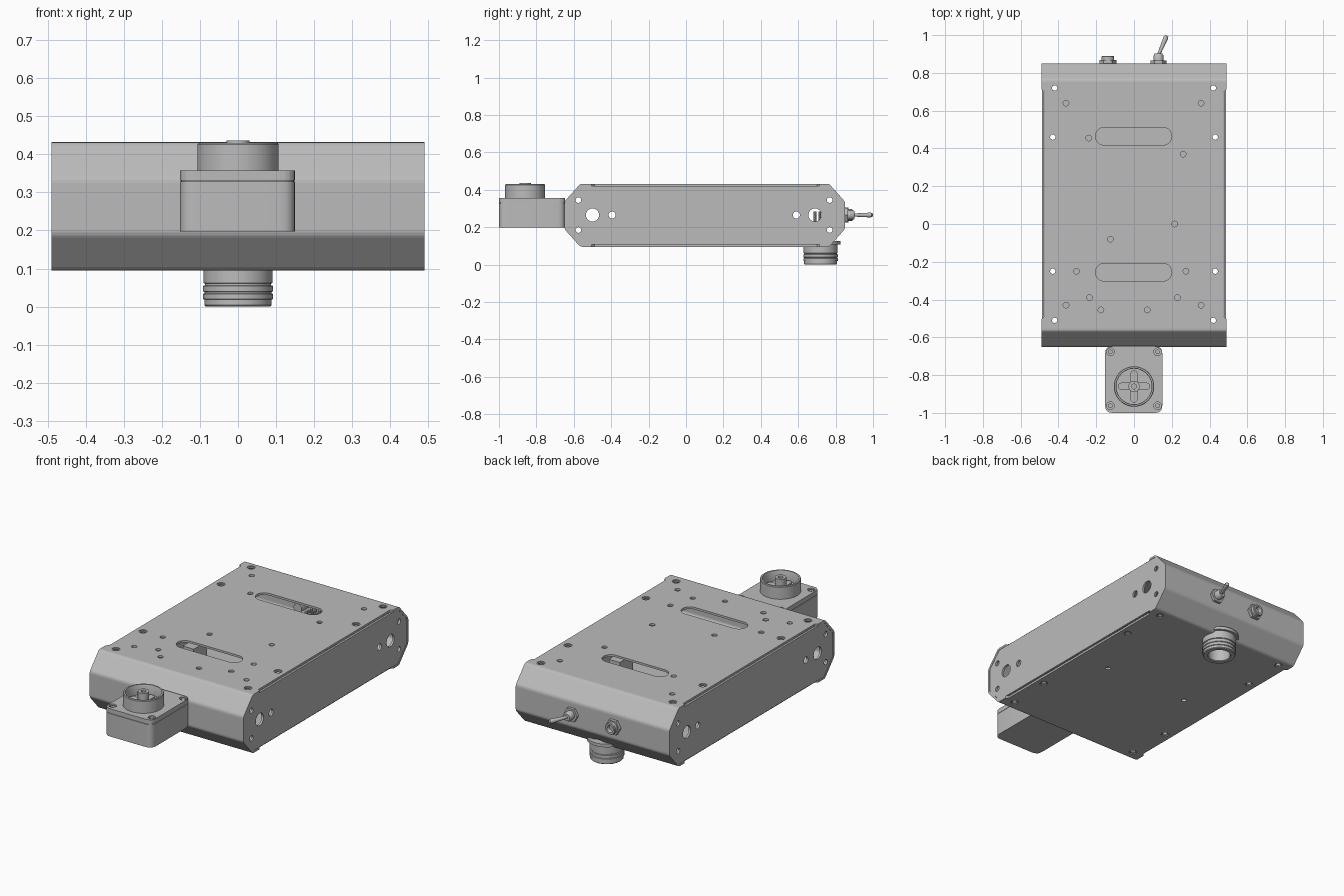
import bpy, bmesh, math
from mathutils import Vector

cube = bpy.data.objects.get("Cube")
if cube:
    bpy.data.objects.remove(cube, do_unlink=True)

grey = bpy.data.materials.new("metal grey")
grey.use_nodes = True
COLOR = (0.5, 0.5, 0.5, 1)
grey.diffuse_color = COLOR
grey.node_tree.nodes["Principled BSDF"].inputs["Base Color"].default_value = COLOR


def finish(name, bm, smooth=False):
    bmesh.ops.remove_doubles(bm, verts=bm.verts, dist=1e-5)
    bmesh.ops.recalc_face_normals(bm, faces=bm.faces)
    mesh = bpy.data.meshes.new(name)
    bm.to_mesh(mesh)
    bm.free()
    mesh.materials.append(grey)
    ob = bpy.data.objects.new(name, mesh)
    bpy.context.collection.objects.link(ob)
    if smooth:
        bpy.ops.object.select_all(action='DESELECT')
        ob.select_set(True)
        bpy.context.view_layer.objects.active = ob
        bpy.ops.object.shade_smooth_by_angle(angle=math.radians(35))
    return ob


def rounded(pts, r, n=4):
    """Replace each corner of a convex polygon by an arc-like curve."""
    out = []
    for i, p in enumerate(pts):
        p, a, b = Vector(p), Vector(pts[i - 1]), Vector(pts[(i + 1) % len(pts)])
        s, e = p + (a - p).normalized() * r, p + (b - p).normalized() * r
        for k in range(n + 1):
            t = k / n
            out.append(s * (1 - t) ** 2 + p * 2 * t * (1 - t) + e * t * t)
    return out


def rect(a0, a1, b0, b1):
    return [(a0, b0), (a1, b0), (a1, b1), (a0, b1)]


PLACE = {'x': lambda a, b, h: (h, a, b), 'y': lambda a, b, h: (a, h, b),
         'z': lambda a, b, h: (a, b, h)}


def add_prism(bm, pts, axis, lo, hi):
    ends = [[bm.verts.new(PLACE[axis](p[0], p[1], h)) for p in pts] for h in (lo, hi)]
    for ring in ends:
        bm.faces.new(ring)
    for i in range(len(pts)):
        bm.faces.new((ends[0][i - 1], ends[0][i], ends[1][i], ends[1][i - 1]))


def prism(name, pts, axis, lo, hi, smooth=False):
    bm = bmesh.new()
    add_prism(bm, pts, axis, lo, hi)
    return finish(name, bm, smooth)


def circle(a, b, r, n=24):
    return [(a + r * math.cos(2 * math.pi * i / n), b + r * math.sin(2 * math.pi * i / n))
            for i in range(n)]


def pill(a0, a1, b0, b1, n=10):
    r = (b1 - b0) / 2
    ends = ((a1 - r, -math.pi / 2), (a0 + r, math.pi / 2))
    return [(c + r * math.cos(s + math.pi * i / n), (b0 + b1) / 2 + r * math.sin(s + math.pi * i / n))
            for c, s in ends for i in range(n + 1)]


def lathe(name, profile, axis, a, b, n=48):
    """Spin a closed (radius, height) profile about an axis through (a, b)."""
    bm = bmesh.new()
    rings = []
    for i in range(n):
        t = 2 * math.pi * i / n
        rings.append([bm.verts.new(PLACE[axis](a + r * math.cos(t), b + r * math.sin(t), h))
                      for r, h in profile])
    for i in range(n):
        for j in range(len(profile)):
            quad = (rings[i - 1][j - 1], rings[i - 1][j], rings[i][j], rings[i][j - 1])
            if profile[j - 1][0] + profile[j][0] > 0:
                bm.faces.new(quad)
    bmesh.ops.dissolve_degenerate(bm, dist=1e-6, edges=bm.edges)
    return finish(name, bm, True)


def cut(ob, shapes):
    """Subtract prisms (points, axis, low, high) from an object."""
    bm = bmesh.new()
    for s in shapes:
        add_prism(bm, *s)
    tool = finish("cutter", bm)
    mod = ob.modifiers.new("cut", 'BOOLEAN')
    mod.operation, mod.object, mod.solver = 'DIFFERENCE', tool, 'EXACT'
    bpy.context.view_layer.objects.active = ob
    bpy.ops.object.modifier_apply(modifier="cut")
    bpy.data.objects.remove(tool, do_unlink=True)


# Case dimensions
W, Y0, Y1, Z0, Z1 = 0.49, -0.65, 0.85, 0.095, 0.432
CH, T, MID = 0.085, 0.012, 0.265


def case_outline(d):
    k = CH - 0.4 * d
    y0, y1, z0, z1 = Y0 + d, Y1 - d, Z0 + d, Z1 - d
    return [(y0, z0 + k + 0.01), (y0 + k, z0), (y1 - k, z0), (y1, z0 + k + 0.01),
            (y1, z1 - k - 0.01), (y1 - k, z1), (y0 + k, z1), (y0, z1 - k - 0.01)]


# Folded sheet that forms top, bottom and ends
shell = prism("case_shell", rounded(case_outline(0), 0.012, 3), 'x', -W, W)
cut(shell, [(rounded(case_outline(T), 0.008, 3), 'x', -0.6, 0.6)])
notches = []
for s in (-1, 1):
    a, b = s * 0.475, s * 0.55
    notch = [(a, -0.49), (b, -0.565), (b, 0.775), (a, 0.7)]
    notches.append((notch, 'z', 0, 0.6))
cut(shell, notches)

# Screw holes, mounting holes and slots in the shell
screws = [(s * x, y) for s in (-1, 1)
          for x, y in ((0.42, 0.72), (0.43, 0.46), (0.43, -0.25), (0.42, -0.51))]
small = [(-0.36, 0.64), (0.355, 0.64), (-0.24, 0.455), (0.26, 0.37), (0.215, 0),
         (-0.125, -0.08), (-0.305, -0.25), (0.275, -0.25), (-0.235, -0.39),
         (0.23, -0.39), (-0.36, -0.43), (0.355, -0.43), (-0.175, -0.455), (0.07, -0.455)]
cut(shell, [(circle(x, y, 0.014), 'z', 0, 0.6) for x, y in screws]
    + [(circle(x, y, 0.015), 'z', 0.3, 0.6) for x, y in small]
    + [(circle(s * 0.27, 0.1, 0.014), 'z', 0, 0.2) for s in (-1, 1)]
    + [(pill(-0.205, 0.2, y, y + 0.093), 'z', 0.3, 0.6) for y in (-0.302, 0.418)]
    + [(circle(0, 0.72, 0.08, 48), 'z', 0, 0.2)])
cut(shell, [(circle(x, y, 0.021), 'z', lo, hi) for x, y in screws
            for lo, hi in ((0, Z0 + 0.005), (Z1 - 0.005, 0.6))])

# Side plates with cable and screw holes
holes = [(-0.5, MID, 0.035), (-0.395, MID, 0.019), (0.59, MID, 0.019), (0.69, MID, 0.035)]
holes += [(y, MID + s * 0.08, 0.015) for y in (-0.575, 0.768) for s in (-1, 1)]
for side, s in (("right", -1), ("left", 1)):
    plate = prism(side + "_side_plate", case_outline(T), 'x', s * (W - T - 0.002), s * (W - 0.002))
    cut(plate, [(circle(y, z, r), 'x', -0.6, 0.6) for y, z, r in holes])
    prism(side + "_inner_block", rect(s * 0.31, s * 0.38, 0.04, 0.16), 'z', Z0 + T, 0.25)

# Front housing with lid
foot = rounded(rect(-0.153, 0.15, -1, Y0 + 0.003), 0.04, 5)
prism("front_housing", foot, 'z', 0.197, 0.329, True)
prism("front_housing_gasket", rounded(rect(-0.15, 0.147, -0.996, Y0), 0.04, 5), 'z', 0.329, 0.331)
lid = prism("front_housing_lid", foot, 'z', 0.331, 0.357)
corners = [(s * 0.125, y) for s in (-1, 1) for y in (-0.962, -0.677)]
cut(lid, [(circle(x, y, 0.02), 'z', 0.343, 0.4) for x, y in corners])
for x, y in corners:
    prism("lid_screw", circle(x, y, 0.012, 16), 'z', 0.34, 0.354, True)

# Round cup on the housing with a cross and a centre post
CY = -0.86
lathe("cup", [(0, 0.355), (0.107, 0.355), (0.107, 0.426), (0.104, 0.43), (0.096, 0.43),
              (0.094, 0.426), (0.094, 0.372), (0, 0.372)], 'z', 0, CY)
prism("cup_cross_wide", pill(-0.085, 0.085, CY - 0.02, CY + 0.02), 'z', 0.37, 0.38)
prism("cup_cross_long", [(y - CY, x + CY) for x, y in pill(-0.085, 0.085, CY - 0.02, CY + 0.02)],
      'z', 0.37, 0.381)
lathe("cup_post", [(0, 0.372), (0.03, 0.372), (0.03, 0.436), (0.013, 0.436), (0.013, 0.42),
                   (0, 0.42)], 'z', 0, CY, 32)

# Round socket under the case, with solder pins inside
lathe("bottom_socket", [(0, 0.125), (0.105, 0.125), (0.105, 0.107), (0.091, 0.107),
                        (0.091, 0.062), (0.087, 0.06), (0.087, 0.056), (0.092, 0.054),
                        (0.092, 0.04), (0.088, 0.038), (0.088, 0.035), (0.092, 0.033),
                        (0.092, 0.02), (0.088, 0.018), (0.088, 0.004), (0.084, 0),
                        (0.064, 0), (0.06, 0.004), (0.06, 0.085), (0, 0.085)], 'z', 0, 0.72)
for i in range(5):
    for j in range(3):
        prism("solder_pin", circle(-0.05 + i * 0.025, 0.69 + j * 0.025, 0.008, 10),
              'z', 0.12, 0.285, True)

# Toggle switch on the back
prism("switch_nut", circle(0.13, MID, 0.042, 6), 'y', Y1 - 0.002, 0.866)
lathe("switch_collar", [(0, 0.86), (0.026, 0.86), (0.026, 0.892), (0.02, 0.902), (0, 0.902)],
      'y', 0.13, MID, 24)
prism("switch_body", rect(0.09, 0.17, 0.225, 0.305), 'y', 0.74, Y1 - T)
lever = lathe("switch_lever", [(0, 0), (0.008, 0), (0.013, 0.1), (0.01, 0.109), (0, 0.112)],
              'z', 0, 0, 16)
lever.location = (0.13, 0.895, MID)
lever.rotation_mode = 'QUATERNION'
lever.rotation_quaternion = Vector((0.42, 1, 0)).to_track_quat('Z', 'Y')

# Round jack on the back
prism("jack_nut", circle(-0.138, MID, 0.045, 6), 'y', Y1 - 0.002, 0.868)
lathe("jack_barrel", [(0, 0.74), (0.026, 0.74), (0.026, 0.862), (0.033, 0.862), (0.033, 0.886),
                      (0.03, 0.89), (0.02, 0.89), (0.018, 0.886), (0.018, 0.86), (0, 0.86)],
      'y', -0.138, MID, 24)
